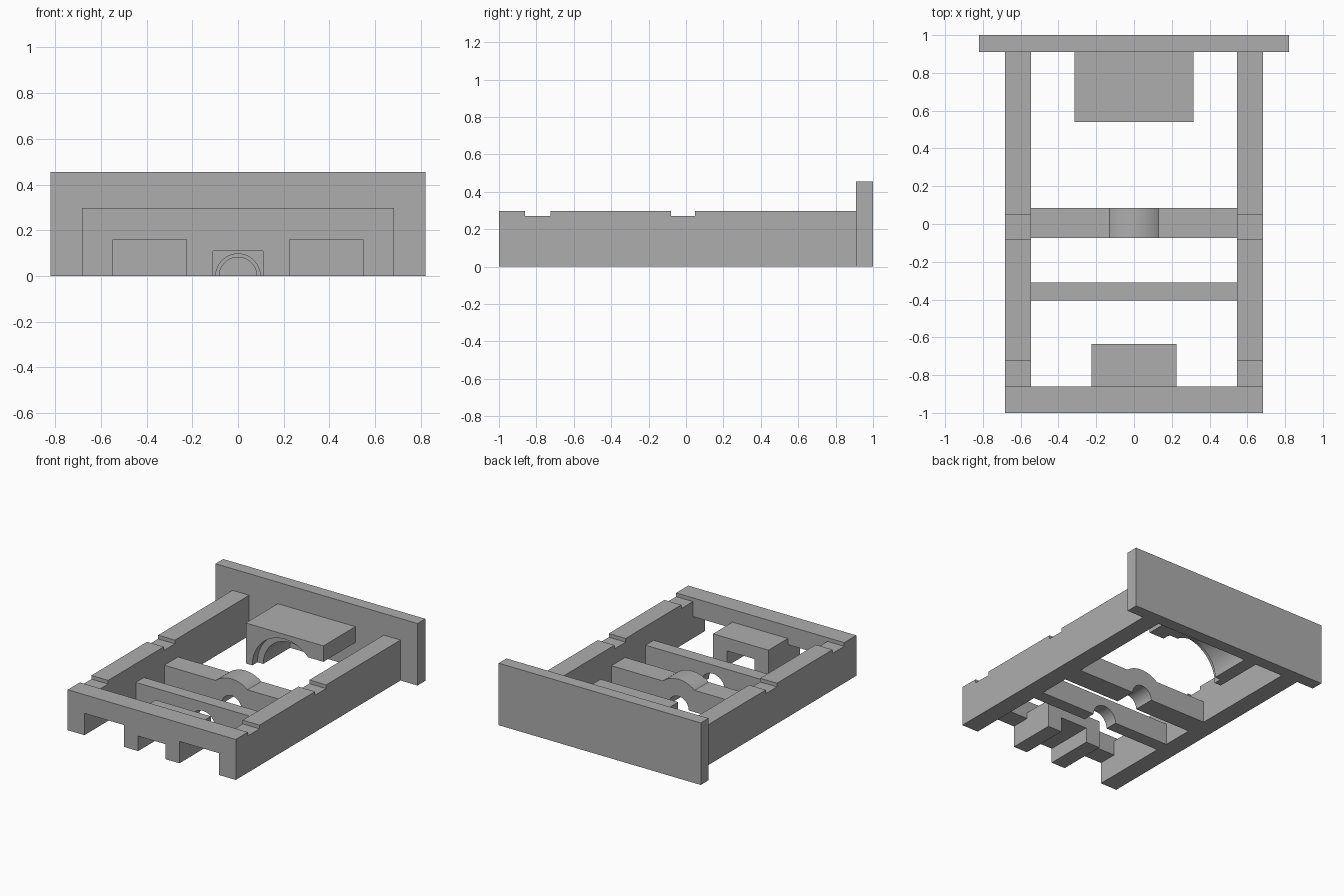
import bpy
import bmesh
from math import sin, cos, pi, asin
from mathutils import Vector

cube = bpy.data.objects.get("Cube")
if cube:
    bpy.data.objects.remove(cube)

grey = bpy.data.materials.new("plain_grey")
grey.use_nodes = True
COLOUR = (0.42, 0.42, 0.42, 1)
grey.diffuse_color = COLOUR
grey.node_tree.nodes["Principled BSDF"].inputs["Base Color"].default_value = COLOUR

TOP = 0.297      # height of the frame
BAR = 0.16       # height of the cross bars
INNER, OUTER = 0.546, 0.682


def arc(radius, start, end, steps=32):
    """Points on a circle around the origin, angles in radians."""
    return [(radius * cos(start + (end - start) * i / steps),
             radius * sin(start + (end - start) * i / steps))
            for i in range(steps + 1)]


def prism(name, outline, start, end, axis="y"):
    """Extrude an outline along y (points are x, z) or along x (points are y, z)."""
    bm = bmesh.new()
    if axis == "y":
        verts = [bm.verts.new((a, start, b)) for a, b in outline]
        step = Vector((0, end - start, 0))
    else:
        verts = [bm.verts.new((start, a, b)) for a, b in outline]
        step = Vector((end - start, 0, 0))
    face = bm.faces.new(verts)
    grown = bmesh.ops.extrude_face_region(bm, geom=[face], use_keep_orig=True)
    moved = [v for v in grown["geom"] if isinstance(v, bmesh.types.BMVert)]
    bmesh.ops.translate(bm, verts=moved, vec=step)
    bmesh.ops.recalc_face_normals(bm, faces=bm.faces)
    mesh = bpy.data.meshes.new(name)
    bm.to_mesh(mesh)
    bm.free()
    mesh.materials.append(grey)
    obj = bpy.data.objects.new(name, mesh)
    bpy.context.collection.objects.link(obj)
    bpy.ops.object.select_all(action="DESELECT")
    obj.select_set(True)
    bpy.context.view_layer.objects.active = obj
    bpy.ops.object.shade_smooth_by_angle()
    return obj


def mirrored(half):
    """Complete a right-hand outline with its mirror image."""
    return half + [(-x, z) for x, z in reversed(half)]


# Back panel
prism("back_panel", mirrored([(0.82, 0), (0.82, 0.455)]), 0.91, 1)

# Side rails with two shallow notches in the top edge
rail = [(-0.86, 0), (0.91, 0), (0.91, TOP)]
for y0, y1 in ((-0.08, 0.048), (-0.86, -0.725)):
    rail += [(y1, TOP), (y1, 0.27), (y0, 0.27)]
    if y0 > -0.5:
        rail.append((y0, TOP))
prism("left_rail", rail, INNER, OUTER, "x")
prism("right_rail", rail, -OUTER, -INNER, "x")

# Front wall with two wide openings and a central slot
SLOT, LEG = 0.11, 0.225
prism("front_wall", mirrored([
    (OUTER, TOP), (OUTER, 0), (INNER, 0), (INNER, BAR), (LEG, BAR),
    (LEG, 0), (SLOT, 0), (SLOT, SLOT)]), -1, -0.86)

# Slotted block behind the front wall
prism("front_block", mirrored([
    (LEG, 0.205), (LEG, 0), (SLOT, 0), (SLOT, SLOT)]), -0.86, -0.635)

# Thin cross bar with a half-round opening
prism("thin_cross_bar", [(-INNER, 0), (-INNER, BAR), (INNER, BAR), (INNER, 0)]
      + arc(0.097, 0, pi), -0.405, -0.31)

# Thick cross bar with a rounded hump over its opening
HUMP = 0.206
angle = asin(BAR / HUMP)
prism("thick_cross_bar", [(-INNER, 0), (-INNER, BAR)]
      + arc(HUMP, pi - angle, angle) + [(INNER, BAR), (INNER, 0)]
      + arc(0.082, 0, pi), -0.075, 0.085)

# Rear block: stepped arch, one leg full height and the other cut short
CUT, SIDE = 0.18, 0.315
for name, radius, y0, y1 in (("rear_block_rim", 0.262, 0.54, 0.6),
                             ("rear_block_body", 0.215, 0.6, 0.91)):
    prism(name, [(-SIDE, 0), (-SIDE, TOP), (SIDE, TOP), (SIDE, CUT)]
          + arc(radius, asin(CUT / radius), pi), y0, y1)
